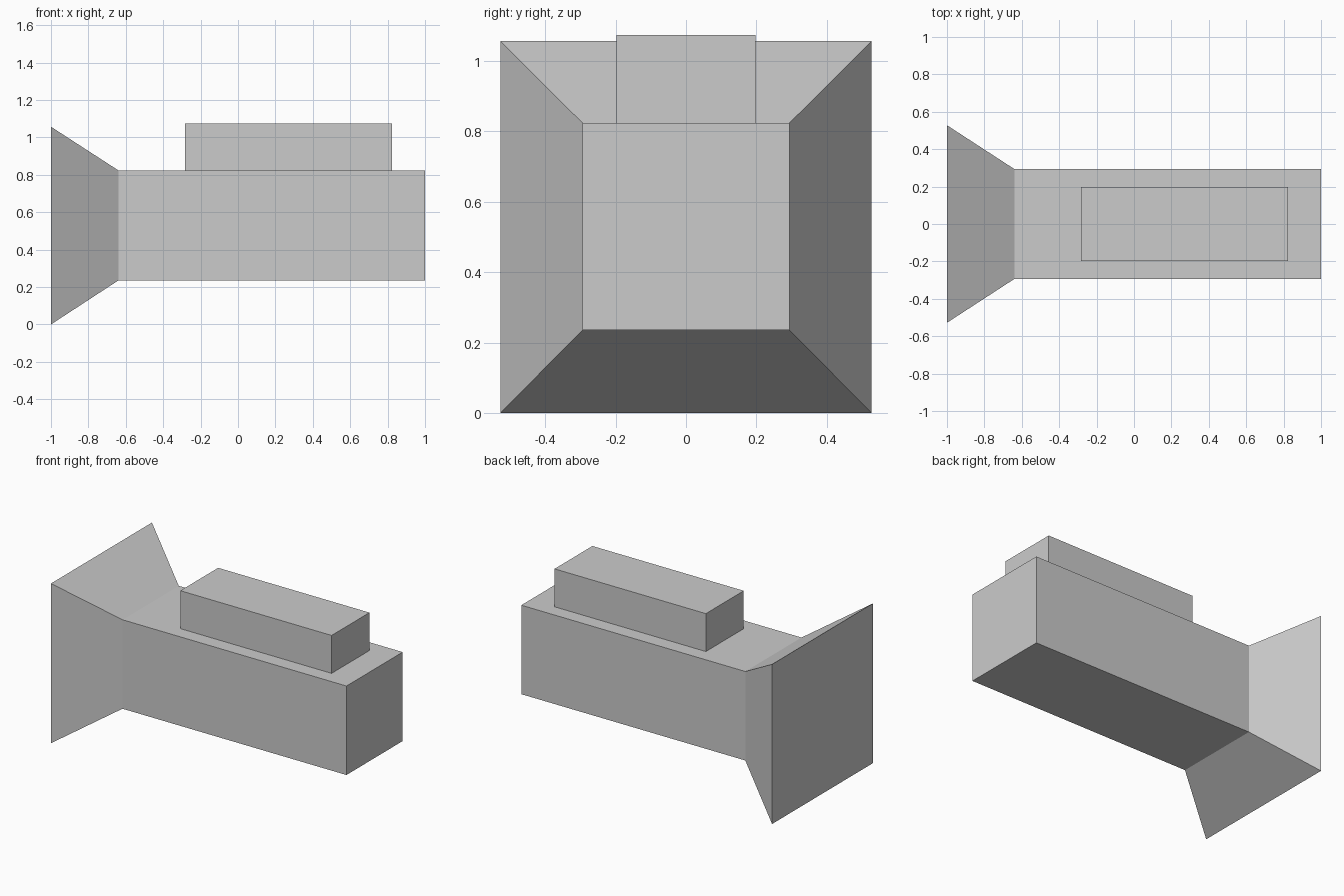
import bpy
import bmesh

cube = bpy.data.objects.get("Cube")
if cube:
    bpy.data.objects.remove(cube, do_unlink=True)

# Single plain grey
grey = bpy.data.materials.new("light_grey")
grey.use_nodes = True
colour = (0.6, 0.6, 0.6, 1)
grey.diffuse_color = colour
grey.node_tree.nodes["Principled BSDF"].inputs["Base Color"].default_value = colour


def loft(name, sections):
    """Closed solid through rectangles (x, half width, bottom, top) along x."""
    bm = bmesh.new()
    rings = [[bm.verts.new((x, y, z)) for y, z in
              ((-w, low), (w, low), (w, high), (-w, high))]
             for x, w, low, high in sections]
    for a, b in zip(rings, rings[1:]):
        for i in range(4):
            j = (i + 1) % 4
            bm.faces.new((a[i], a[j], b[j], b[i]))
    bm.faces.new(rings[0])
    bm.faces.new(rings[-1])
    bmesh.ops.recalc_face_normals(bm, faces=bm.faces)
    mesh = bpy.data.meshes.new(name)
    bm.to_mesh(mesh)
    bm.free()
    mesh.materials.append(grey)
    obj = bpy.data.objects.new(name, mesh)
    bpy.context.collection.objects.link(obj)
    return obj


# Long housing that flares into a closed square hood
loft("housing_with_flared_hood", [
    (-1.0, 0.528, 0.0, 1.057),
    (-0.64, 0.294, 0.235, 0.824),
    (1.0, 0.294, 0.235, 0.824),
])

# Box resting on the housing
loft("top_box", [
    (-0.284, 0.198, 0.824, 1.075),
    (0.824, 0.198, 0.824, 1.075),
])
